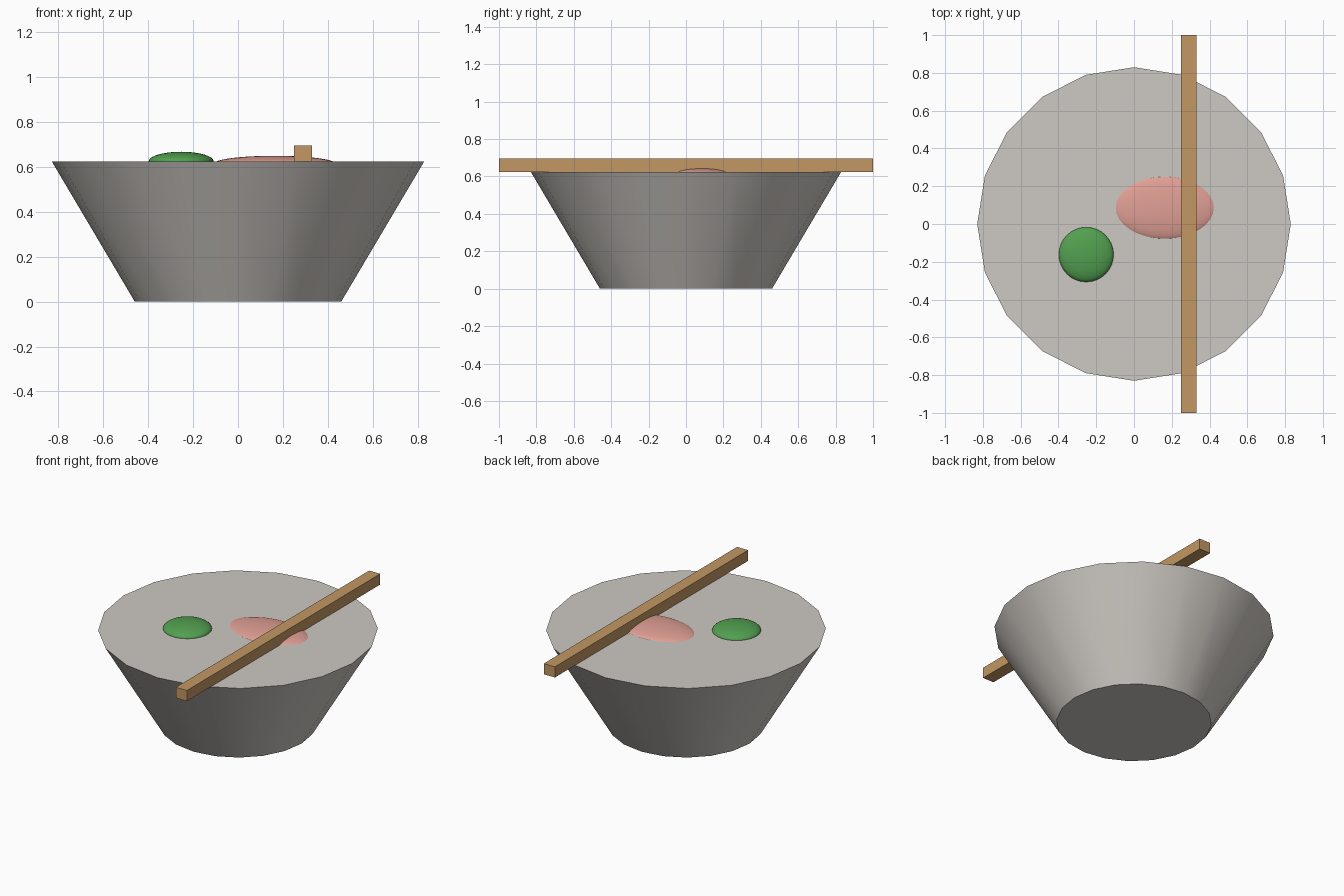
import bpy
import math

cube = bpy.data.objects.get("Cube")
if cube:
    bpy.data.objects.remove(cube, do_unlink=True)

RIM = 0.625


def material(name, rgb):
    mat = bpy.data.materials.new(name)
    mat.use_nodes = True
    colour = (*rgb, 1.0)
    mat.diffuse_color = colour
    mat.node_tree.nodes["Principled BSDF"].inputs["Base Color"].default_value = colour
    return mat


def finish(name, mat, smooth=False):
    """Name, colour and shade the primitive that was just added."""
    obj = bpy.context.object
    obj.name = name
    obj.data.materials.append(mat)
    bpy.ops.object.transform_apply(location=False, rotation=True, scale=True)
    if smooth:
        bpy.ops.object.shade_smooth_by_angle(angle=math.radians(35))
    return obj


def topping(name, mat, centre, radii):
    bpy.ops.mesh.primitive_uv_sphere_add(segments=32, ring_count=24, radius=1, location=centre)
    bpy.context.object.scale = radii
    return finish(name, mat, smooth=True)


stone = material("warm grey", (0.61, 0.58, 0.54))
green = material("leaf green", (0.085, 0.35, 0.08))
pink = material("salmon pink", (0.75, 0.35, 0.30))
wood = material("light wood", (0.54, 0.31, 0.125))

# Filled bowl: a tapered solid with twenty sides
bpy.ops.mesh.primitive_cone_add(vertices=20, radius1=0.46, radius2=0.83,
                                depth=RIM, location=(0, 0, RIM / 2))
finish("bowl", stone, smooth=True)

# Toppings half sunk into the filling
topping("green_topping", green, (-0.253, -0.162, RIM), (0.145, 0.145, 0.043))
topping("pink_topping", pink, (0.163, 0.086, RIM - 0.01), (0.271, 0.171, 0.035))

# Single square stick resting on the rim
bpy.ops.mesh.primitive_cube_add(size=1, location=(0.29, 0, RIM + 0.035))
bpy.context.object.scale = (0.08, 2.0, 0.07)
finish("chopstick", wood)
